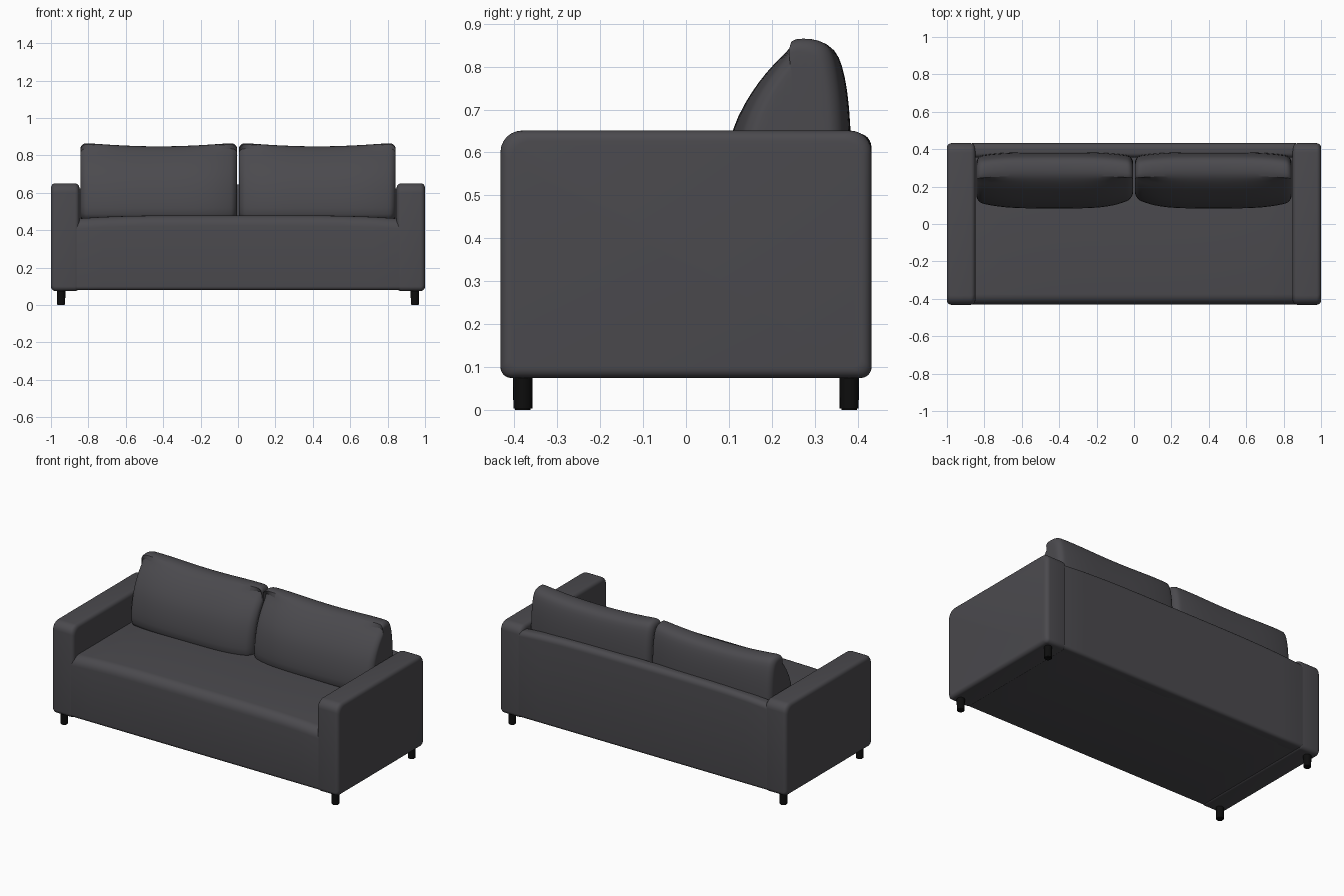
import bpy, bmesh, math

if "Cube" in bpy.data.objects:
    bpy.data.objects.remove(bpy.data.objects["Cube"], do_unlink=True)


def material(name, rgb, roughness):
    mat = bpy.data.materials.new(name)
    mat.use_nodes = True
    mat.diffuse_color = (*rgb, 1)
    bsdf = mat.node_tree.nodes["Principled BSDF"]
    bsdf.inputs["Base Color"].default_value = (*rgb, 1)
    bsdf.inputs["Roughness"].default_value = roughness
    return mat


fabric = material("charcoal fabric", (0.07, 0.068, 0.076), 0.9)
black = material("black plastic", (0.004, 0.004, 0.004), 0.5)


def finish(bm, name, mat):
    bmesh.ops.recalc_face_normals(bm, faces=bm.faces)
    mesh = bpy.data.meshes.new(name)
    bm.to_mesh(mesh)
    bm.free()
    mesh.materials.append(mat)
    obj = bpy.data.objects.new(name, mesh)
    bpy.context.collection.objects.link(obj)
    bpy.ops.object.select_all(action='DESELECT')
    obj.select_set(True)
    bpy.context.view_layer.objects.active = obj
    bpy.ops.object.shade_smooth_by_angle(angle=math.radians(40))
    return obj


def rounded_profile(y0, y1, z0, z1, radii, steps=6):
    """Rounded rectangle in y, z; radii: low front, low back, top back, top front."""
    corners = [(y0, z0, 1, 1), (y1, z0, -1, 1), (y1, z1, -1, -1), (y0, z1, 1, -1)]
    points = []
    for i, ((y, z, sy, sz), r) in enumerate(zip(corners, radii)):
        for k in range(steps + 1):
            a = math.pi + math.pi / 2 * (i + k / steps)
            points.append((y + sy * r + r * math.cos(a), z + sz * r + r * math.sin(a)))
    return points


def loft(name, profile, x0, x1, r, warp=None, spans=12, steps=5):
    """Sweep a profile along x with rounded ends; warp(t, y, z) shapes it."""
    ys, zs = zip(*profile)
    cy, cz = (min(ys) + max(ys)) / 2, (min(zs) + max(zs)) / 2
    w, h = max(ys) - min(ys), max(zs) - min(zs)
    arc = [(r * (1 - math.cos(math.pi / 2 * k / steps)),
            r * (1 - math.sin(math.pi / 2 * k / steps))) for k in range(steps + 1)]
    stations = [(x0 + o, d) for o, d in arc]
    stations += [(x0 + r + (x1 - x0 - 2 * r) * k / spans, 0) for k in range(1, spans)]
    stations += [(x1 - o, d) for o, d in reversed(arc)]
    bm = bmesh.new()
    rings = []
    for x, d in stations:
        ring = []
        for y, z in profile:
            y2 = cy + (y - cy) * (1 - 2 * d / w)
            z2 = cz + (z - cz) * (1 - 2 * d / h)
            if warp:
                y2, z2 = warp((x - x0) / (x1 - x0), y2, z2)
            ring.append(bm.verts.new((x, y2, z2)))
        rings.append(ring)
    n = len(profile)
    for a, b in zip(rings, rings[1:]):
        for i in range(n):
            bm.faces.new((a[i], a[(i + 1) % n], b[(i + 1) % n], b[i]))
    bm.faces.new(rings[0])
    bm.faces.new(rings[-1])
    return finish(bm, name, fabric)


def bulge(t):
    return max(0, 1 - (2 * t - 1) ** 4)


# Seat with a rolled front edge and a slight crown
def seat_warp(t, y, z):
    return y, z + 0.018 * bulge(t) * (z - 0.08) / 0.38


loft("seat", rounded_profile(-0.43, 0.40, 0.08, 0.462, (0.02, 0.01, 0.01, 0.055)),
     -0.87, 0.87, 0.005, seat_warp)


# Backrest panel, a little lower beside the arms
def back_warp(t, y, z):
    return y, z + 0.022 * bulge(t) * max(0, z - 0.4) / 0.22


loft("backrest", rounded_profile(0.355, 0.432, 0.08, 0.622, (0.01, 0.02, 0.03, 0.025)),
     -0.87, 0.87, 0.005, back_warp)

# Back cushion: a wedge with a rounded crest, thinner towards its ends
crest = [(0.10, 0.44), (0.36, 0.44), (0.38, 0.47), (0.386, 0.57), (0.383, 0.68),
         (0.376, 0.76), (0.364, 0.82), (0.35, 0.851), (0.325, 0.865), (0.29, 0.87),
         (0.255, 0.865), (0.225, 0.842), (0.185, 0.80), (0.15, 0.75), (0.12, 0.695),
         (0.10, 0.635), (0.085, 0.56), (0.08, 0.48)]


def cushion_warp(t, y, z):
    flat = 1 - bulge(t)
    y += flat * (0.035 + 0.02 * (1 - t) if y < 0.23 else -0.022)
    z -= 0.02 * math.sin(math.pi * t) * max(0, z - 0.47) / 0.4
    return y, z


# Parts repeated on both sides
arm_profile = rounded_profile(-0.432, 0.432, 0.075, 0.651, (0.025, 0.025, 0.05, 0.05))
for side, s in (("left", 1), ("right", -1)):
    arm = loft(side + "_arm", arm_profile, 0.848, 1.0, 0.024, spans=2)
    cushion = loft(side + "_back_cushion", crest, 0.004, 0.843, 0.035, cushion_warp, 16)
    if s < 0:
        for obj in (arm, cushion):
            for v in obj.data.vertices:
                v.co.x *= -1
            obj.data.flip_normals()
    sub = cushion.modifiers.new("soften", 'SUBSURF')
    sub.levels = sub.render_levels = 1

    # Short round feet
    for end, y in (("front", -0.38), ("back", 0.38)):
        bm = bmesh.new()
        bmesh.ops.create_cone(bm, cap_ends=True, segments=20, radius1=0.022,
                              radius2=0.023, depth=0.1)
        rim = [e for e in bm.edges if all(v.co.z < 0 for v in e.verts)]
        bmesh.ops.bevel(bm, geom=rim, offset=0.004, segments=2, affect='EDGES')
        bmesh.ops.translate(bm, verts=bm.verts, vec=(s * 0.946, y, 0.05))
        finish(bm, f"{side}_{end}_leg", black)
